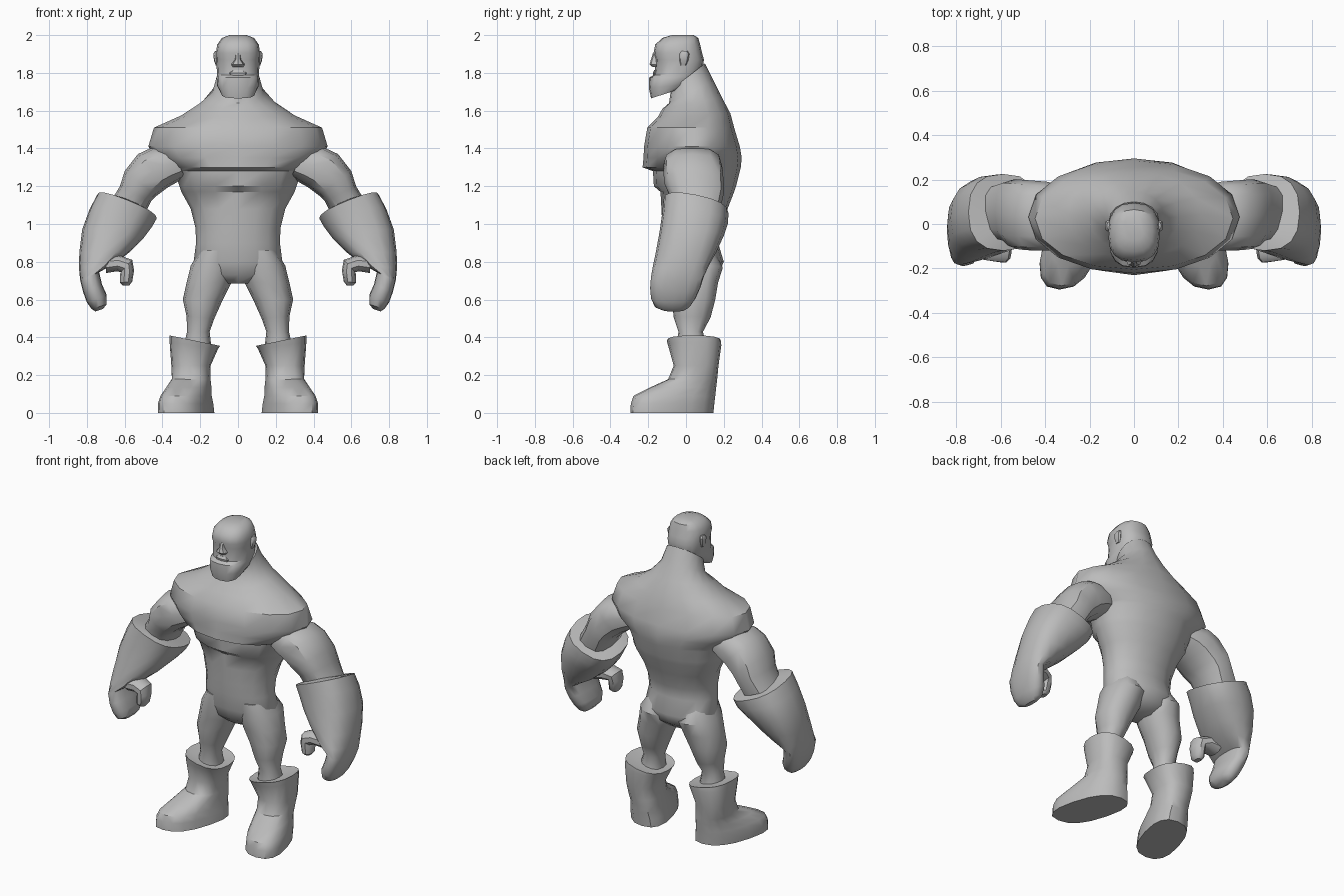
import bpy, bmesh, math
from mathutils import Vector

grey = bpy.data.materials.new("plain grey")
grey.diffuse_color = (0.5, 0.5, 0.5, 1)


def ring(x0, z0, x1, z1, y0, y1, dz=0.0, dx=0.0):
    """Cross-section from side point (x0,z0) to (x1,z1), front y0 to back y1;
    dz and dx slant the back of the section up and sideways."""
    c = Vector(((x0 + x1) / 2, (y0 + y1) / 2, (z0 + z1) / 2))
    u = Vector(((x1 - x0) / 2, 0, (z1 - z0) / 2))
    return c, u, Vector((dx, (y1 - y0) / 2, dz))


def centred(hw, z, y0, y1, dz=0.0):
    return ring(-hw, z, hw, z, y0, y1, dz)


def loft(name, rings, sides=16, power=2.3, angle=40, sign=1):
    bm = bmesh.new()
    rows = []
    for c, u, v in rings:
        row = []
        for i in range(sides):
            a = 2 * math.pi * i / sides
            ca, sa = math.cos(a), math.sin(a)
            p = c + u * math.copysign(abs(ca) ** (2 / power), ca) \
                  + v * math.copysign(abs(sa) ** (2 / power), sa)
            row.append(bm.verts.new((p.x * sign, p.y, p.z)))
        rows.append(row)
    for a, b in zip(rows, rows[1:]):
        for i in range(sides):
            j = (i + 1) % sides
            bm.faces.new((a[i], a[j], b[j], b[i]))
    bm.faces.new(rows[0])
    bm.faces.new(rows[-1])
    bmesh.ops.recalc_face_normals(bm, faces=bm.faces[:])
    me = bpy.data.meshes.new(name)
    bm.to_mesh(me)
    bm.free()
    me.materials.append(grey)
    ob = bpy.data.objects.new(name, me)
    bpy.context.collection.objects.link(ob)
    bpy.ops.object.select_all(action='DESELECT')
    ob.select_set(True)
    bpy.context.view_layer.objects.active = ob
    bpy.ops.object.shade_smooth_by_angle(angle=math.radians(angle))
    return ob


def pair(name, rings, **kw):
    loft("left_" + name, rings, sign=1, **kw)
    loft("right_" + name, rings, sign=-1, **kw)


# Torso: crotch, waist, overhanging chest, shoulders, leaning neck
loft("torso", [
    centred(.10, .685, -.04, .11), centred(.20, .73, -.09, .17),
    centred(.235, .80, -.11, .20), centred(.222, .90, -.12, .17),
    centred(.225, .98, -.125, .185), centred(.25, 1.08, -.13, .22),
    centred(.30, 1.17, -.135, .255), centred(.31, 1.20, -.17, .265),
    centred(.335, 1.28, -.175, .285), centred(.355, 1.30, -.23, .29),
    centred(.43, 1.35, -.225, .295), centred(.475, 1.41, -.222, .285),
    centred(.445, 1.51, -.205, .255), centred(.30, 1.575, -.15, .235, .01),
    centred(.20, 1.64, -.125, .19, .03), centred(.135, 1.70, -.09, .145, .06),
    centred(.113, 1.78, -.08, .10, .07)], power=2.1)

# Head with a jutting jaw
loft("head", [
    centred(.09, 1.69, -.185, -.03, .025), centred(.11, 1.73, -.197, .03, .01),
    centred(.113, 1.775, -.195, .07), centred(.111, 1.79, -.168, .085),
    centred(.115, 1.87, -.160, .095), centred(.117, 1.905, -.172, .085),
    centred(.11, 1.95, -.163, .075), centred(.085, 1.985, -.125, .065),
    centred(.045, 2.0, -.075, .04)], power=2.5)

# Nose, lower lip and ears
loft("nose", [
    centred(.03, 1.832, -.178, -.13), centred(.036, 1.845, -.193, -.13),
    centred(.016, 1.87, -.186, -.13), centred(.014, 1.905, -.175, -.13)], sides=8)
loft("upper_lip", [
    centred(.05, 1.785, -.173, -.12), centred(.055, 1.80, -.176, -.12),
    centred(.03, 1.815, -.168, -.12)], sides=8)
pair("ear", [
    ring(.10, 1.84, .118, 1.84, -.03, .0), ring(.10, 1.865, .127, 1.865, -.035, .012),
    ring(.10, 1.90, .131, 1.90, -.035, .018), ring(.10, 1.915, .122, 1.915, -.025, .01)],
    sides=8)

# Legs
pair("leg", [
    ring(.03, .86, .20, .86, -.10, .15), ring(.02, .76, .25, .78, -.10, .195),
    ring(.035, .69, .272, .69, -.085, .17), ring(.08, .60, .292, .60, -.075, .155),
    ring(.125, .50, .272, .51, -.065, .13), ring(.15, .43, .27, .43, -.04, .09),
    ring(.14, .34, .29, .34, -.05, .11)], sides=12)

# Boots: turned-out foot, ankle, flared slanted cuff with an inner lip
pair("boot", [
    ring(.145, 0, .405, 0, -.295, .145, 0, -.06),
    ring(.15, .05, .405, .05, -.292, .15, 0, -.058),
    ring(.155, .09, .395, .09, -.278, .155, 0, -.05),
    ring(.15, .135, .37, .135, -.19, .16, 0, -.035),
    ring(.145, .175, .35, .18, -.095, .165, 0, -.01),
    ring(.145, .25, .353, .25, -.065, .172), ring(.105, .34, .362, .375, -.095, .187),
    ring(.095, .355, .362, .41, -.102, .185), ring(.15, .355, .31, .39, -.05, .12)],
    power=2.5)

# Upper arms
pair("upper_arm", [
    ring(.28, 1.25, .36, 1.40, -.10, .17), ring(.325, 1.22, .455, 1.405, -.12, .19),
    ring(.37, 1.195, .53, 1.37, -.12, .195), ring(.43, 1.15, .60, 1.28, -.115, .20),
    ring(.46, 1.12, .625, 1.20, -.09, .20), ring(.50, 1.04, .68, 1.11, -.07, .18)],
    sides=12, power=2.6)

# Gauntlets narrowing into curled fingers
pair("gauntlet", [
    ring(.50, 1.07, .66, 1.13, -.06, .16, -.03),
    ring(.43, 1.03, .745, 1.155, -.12, .225, -.035),
    ring(.455, .985, .785, 1.08, -.125, .222, -.03),
    ring(.50, .925, .825, .97, -.14, .20, -.01), ring(.575, .85, .84, .85, -.16, .16),
    ring(.65, .79, .842, .765, -.175, .12), ring(.735, .745, .835, .70, -.185, .095),
    ring(.72, .68, .82, .64, -.19, .075), ring(.695, .625, .80, .585, -.185, .05),
    ring(.695, .575, .775, .55, -.165, .02), ring(.715, .55, .755, .537, -.12, -.01)],
    power=2.5)

# Hooked thumbs
pair("thumb", [
    ring(.70, .83, .70, .74, -.16, -.03), ring(.63, .835, .64, .75, -.17, -.04),
    ring(.56, .81, .62, .745, -.175, -.06), ring(.55, .755, .625, .735, -.175, -.07),
    ring(.56, .695, .625, .69, -.17, -.08), ring(.575, .675, .61, .675, -.15, -.10)],
    sides=10)
